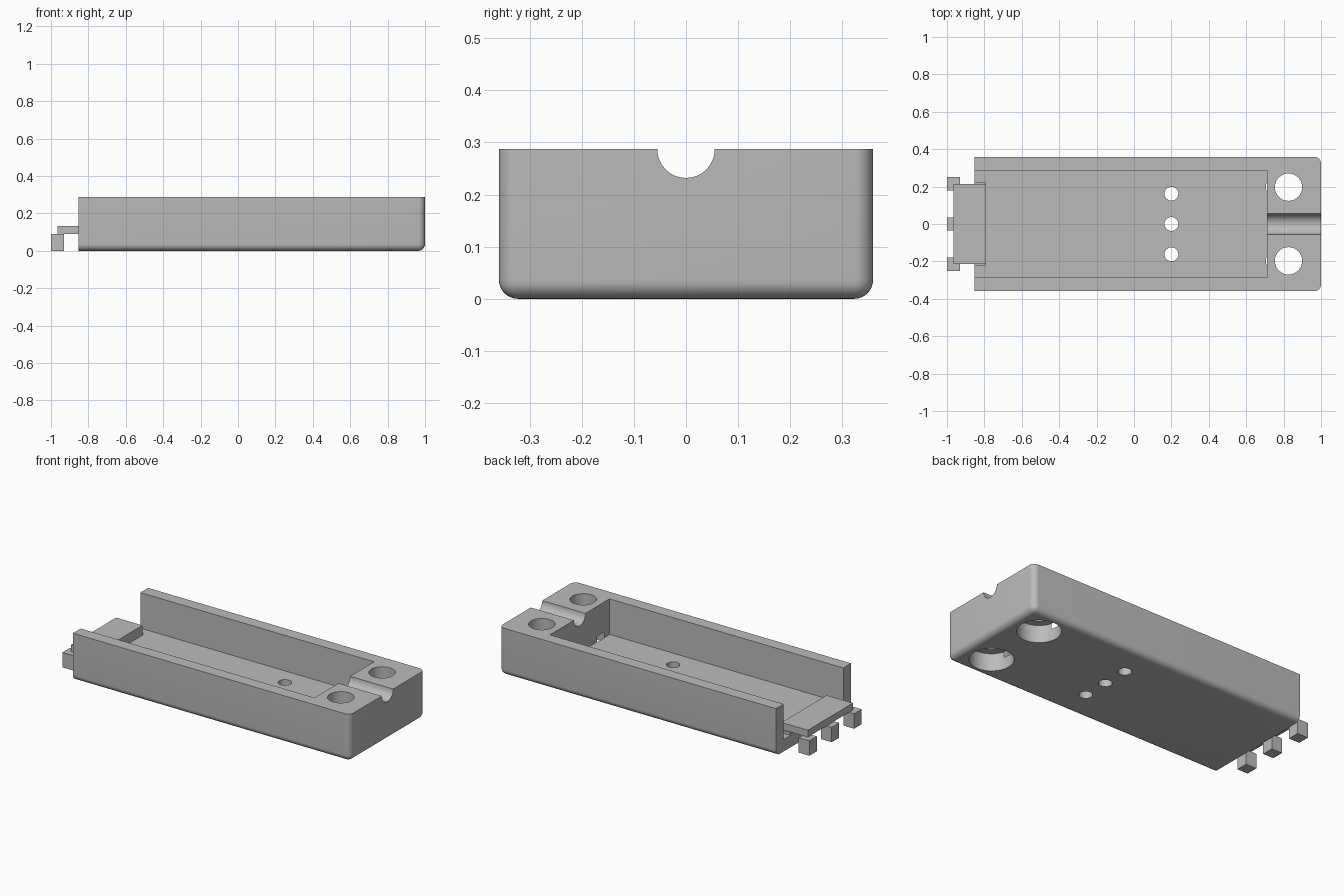
import bpy, bmesh
from math import radians

if "Cube" in bpy.data.objects:
    bpy.data.objects.remove(bpy.data.objects["Cube"])

grey = bpy.data.materials.new("plain grey")
grey.use_nodes = True
grey.diffuse_color = (0.5, 0.5, 0.5, 1)
grey.node_tree.nodes["Principled BSDF"].inputs["Base Color"].default_value = (0.5, 0.5, 0.5, 1)

END, TOP, FLOOR, HALF = -0.853, 0.287, 0.072, 0.359


def box(name, x, y, z):
    """Axis-aligned box given (min, max) on each axis."""
    bpy.ops.mesh.primitive_cube_add(size=1, location=[sum(r) / 2 for r in (x, y, z)])
    ob = bpy.context.object
    ob.name = name
    ob.scale = [r[1] - r[0] for r in (x, y, z)]
    bpy.ops.object.transform_apply(location=True, rotation=True, scale=True)
    ob.data.materials.append(grey)
    return ob


def rod(name, radius, length, centre, turn=0):
    """Cylinder, upright or turned about y."""
    bpy.ops.mesh.primitive_cylinder_add(vertices=48, radius=radius, depth=length,
                                        location=centre, rotation=(0, turn, 0))
    ob = bpy.context.object
    ob.name = name
    ob.data.materials.append(grey)
    return ob


def cut(target, cutter):
    mod = target.modifiers.new("cut", "BOOLEAN")
    mod.operation, mod.solver, mod.object = "DIFFERENCE", "EXACT", cutter
    bpy.context.view_layer.objects.active = target
    bpy.ops.object.modifier_apply(modifier=mod.name)
    bpy.data.objects.remove(cutter)


# Tray body, rounded along the bottom and the closed end's corners
tray = box("tray", (END, 1), (-HALF, HALF), (0, TOP))
bm = bmesh.new()
bm.from_mesh(tray.data)
rounded = []
for e in bm.edges:
    a, b = (v.co for v in e.verts)
    mid = (a + b) / 2
    bottom = mid.z < 0.01 and mid.x > END + 0.01
    corner = mid.x > 0.99 and abs(a.z - b.z) > 0.1
    if bottom or corner:
        rounded.append(e)
bmesh.ops.bevel(bm, geom=rounded, offset=0.036, segments=8, profile=0.5, affect="EDGES")
bm.to_mesh(tray.data)
bm.free()

# Open-ended cavity and the cable groove
cut(tray, box("cavity_cutter", (END - 0.1, 0.711), (-0.285, 0.285), (FLOOR, 0.5)))
cut(tray, rod("groove_cutter", 0.055, 0.5, (0.9, 0, TOP), radians(90)))

# Screw holes, wider from below
for y in (-0.197, 0.197):
    cut(tray, rod("screw_cutter", 0.073, 1, (0.826, y, 0)))
    cut(tray, rod("counterbore_cutter", 0.12, 0.21, (0.826, y, 0)))

# Small floor holes
for y in (-0.162, 0, 0.162):
    cut(tray, rod("floor_hole_cutter", 0.037, 1, (0.2, y, 0)))

bpy.ops.object.select_all(action="DESELECT")
tray.select_set(True)
bpy.context.view_layer.objects.active = tray
bpy.ops.object.shade_smooth_by_angle(angle=radians(35))

# Connector plate on its support, with three pins under the outer edge
box("connector_plate", (-0.966, -0.79), (-0.215, 0.215), (0.09, 0.132))
box("plate_support", (END, -0.79), (-0.221, 0.221), (FLOOR, 0.09))
for name, y in (("right_pin", -0.214), ("middle_pin", 0), ("left_pin", 0.214)):
    box(name, (-1, -0.929), (y - 0.036, y + 0.036), (0, 0.09))
